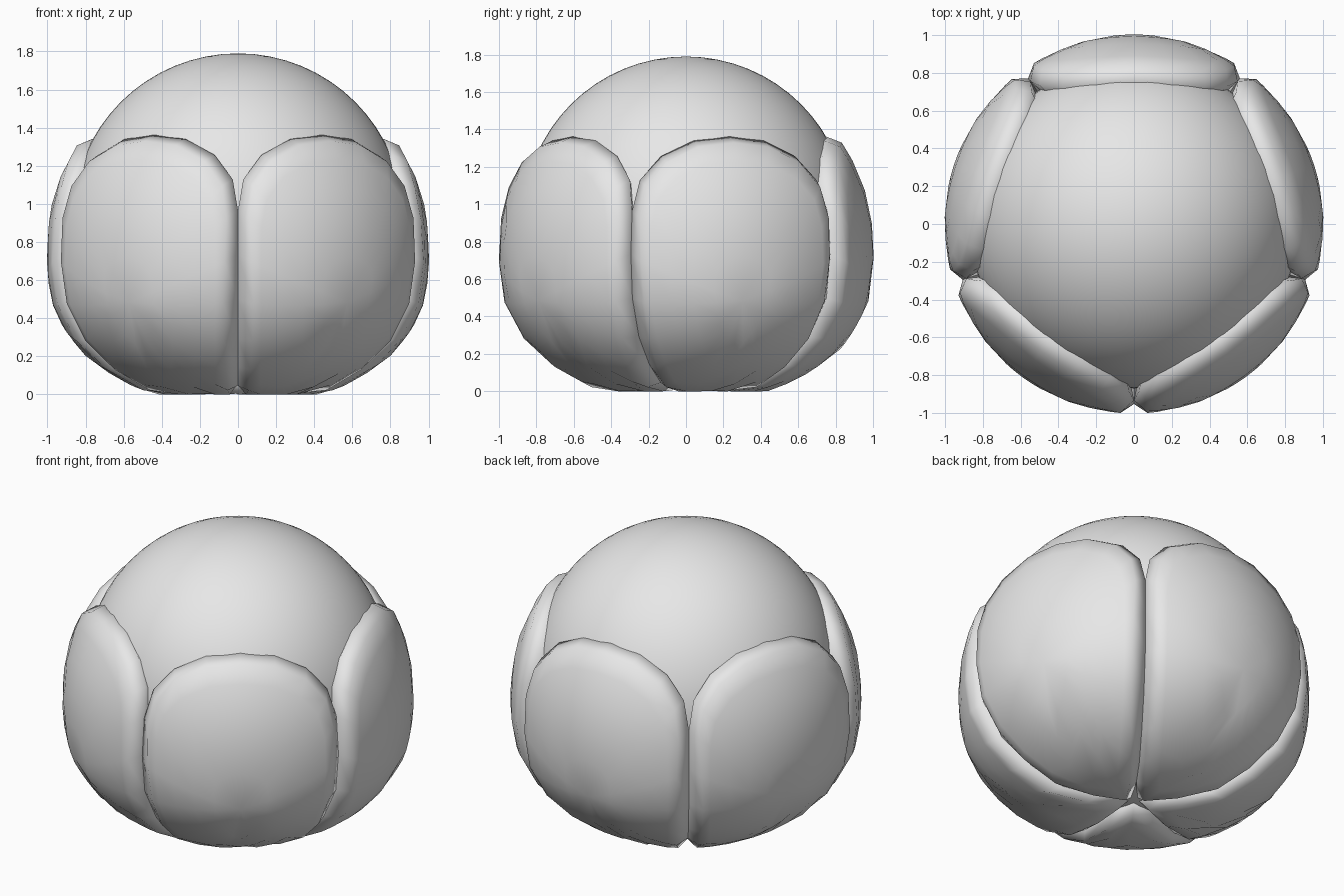
import bpy, bmesh, math
from mathutils import Vector

if "Cube" in bpy.data.objects:
    bpy.data.objects.remove(bpy.data.objects["Cube"])

grey = bpy.data.materials.new("light_grey")
grey.diffuse_color = (0.8, 0.8, 0.8, 1)
grey.use_nodes = True
grey.node_tree.nodes["Principled BSDF"].inputs["Base Color"].default_value = grey.diffuse_color

HUB = Vector((0, 0, 0.8))          # point the panels bulge out from


def direction(az, el):
    az, el = math.radians(az), math.radians(el)
    return Vector((math.cos(el) * math.cos(az), math.cos(el) * math.sin(az), math.sin(el)))


# Distance of the outer panel skin from the hub, by elevation
SKIN = [(-90, .79), (-76, .813), (-60, .92), (-48, .955), (-35, 1.005),
        (-21, 1.03), (0, 1.0), (12, .997), (33, .987), (90, .98)]


def skin(d):
    el = math.degrees(math.asin(max(-1, min(1, d.z))))
    for (a, ra), (b, rb) in zip(SKIN, SKIN[1:]):
        if el <= b:
            return ra + (rb - ra) * (el - a) / (b - a)
    return SKIN[-1][1]


# Half outline of a panel: azimuth and elevation, from the top to the bottom pole
HALF = [(0, 36.9), (15, 35.2), (27.4, 29.1), (34.2, 20.4), (36, 10), (36, -4), (36, -18),
        (36, -32), (36, -46), (36, -60), (36, -75), (0, -88)]
OUTLINE = HALF + [(-a, e) for a, e in HALF[-2:0:-1]]


def make_panel(name, turn):
    bm = bmesh.new()
    mid = direction(turn, -18)
    rim = [direction(turn + a, e) for a, e in OUTLINE]

    def ring(place):
        out = []
        for d in rim:
            p = HUB + place(d, math.degrees(mid.angle(d)))
            p.z = max(p.z, 0)
            out.append(bm.verts.new(p))
        return out

    def outer(k):
        def place(d, ang):
            v = mid.slerp(d, k if k else 1 - 4.5 / ang)
            return v * skin(v)
        return place

    # Outer skin, bevelled rim, and a lip that sinks into the ball
    rings = [ring(outer(k)) for k in (.24, .43, .62, .8, None)]
    rings.append(ring(lambda d, ang: d * (skin(d) - .05)))
    rings.append(ring(lambda d, ang: mid.slerp(d, 1 - 1.5 / ang) * (skin(d) - .14)))
    centre = bm.verts.new(HUB + mid * skin(mid))
    n = len(rim)
    for i in range(n):
        j = (i + 1) % n
        bm.faces.new((centre, rings[0][i], rings[0][j]))
        for a, b in zip(rings, rings[1:]):
            bm.faces.new((a[i], b[i], b[j], a[j]))
    bmesh.ops.recalc_face_normals(bm, faces=bm.faces)
    # Open shell: make sure the skin faces outward
    bm.normal_update()
    if sum(f.normal.dot(f.calc_center_median() - HUB) for f in bm.faces) < 0:
        bmesh.ops.reverse_faces(bm, faces=bm.faces)
    me = bpy.data.meshes.new(name)
    bm.to_mesh(me)
    bm.free()
    me.materials.append(grey)
    me.shade_smooth()
    bpy.context.collection.objects.link(bpy.data.objects.new(name, me))


# Inner ball
bpy.ops.mesh.primitive_uv_sphere_add(segments=64, ring_count=32, radius=0.87, location=(0, 0, 0.92))
ball = bpy.context.object
ball.name = "inner_ball"
ball.data.materials.append(grey)
ball.data.shade_smooth()

# Five cupping panels around the ball
for i in range(5):
    make_panel("panel_%d" % (i + 1), 90 + 72 * i)
